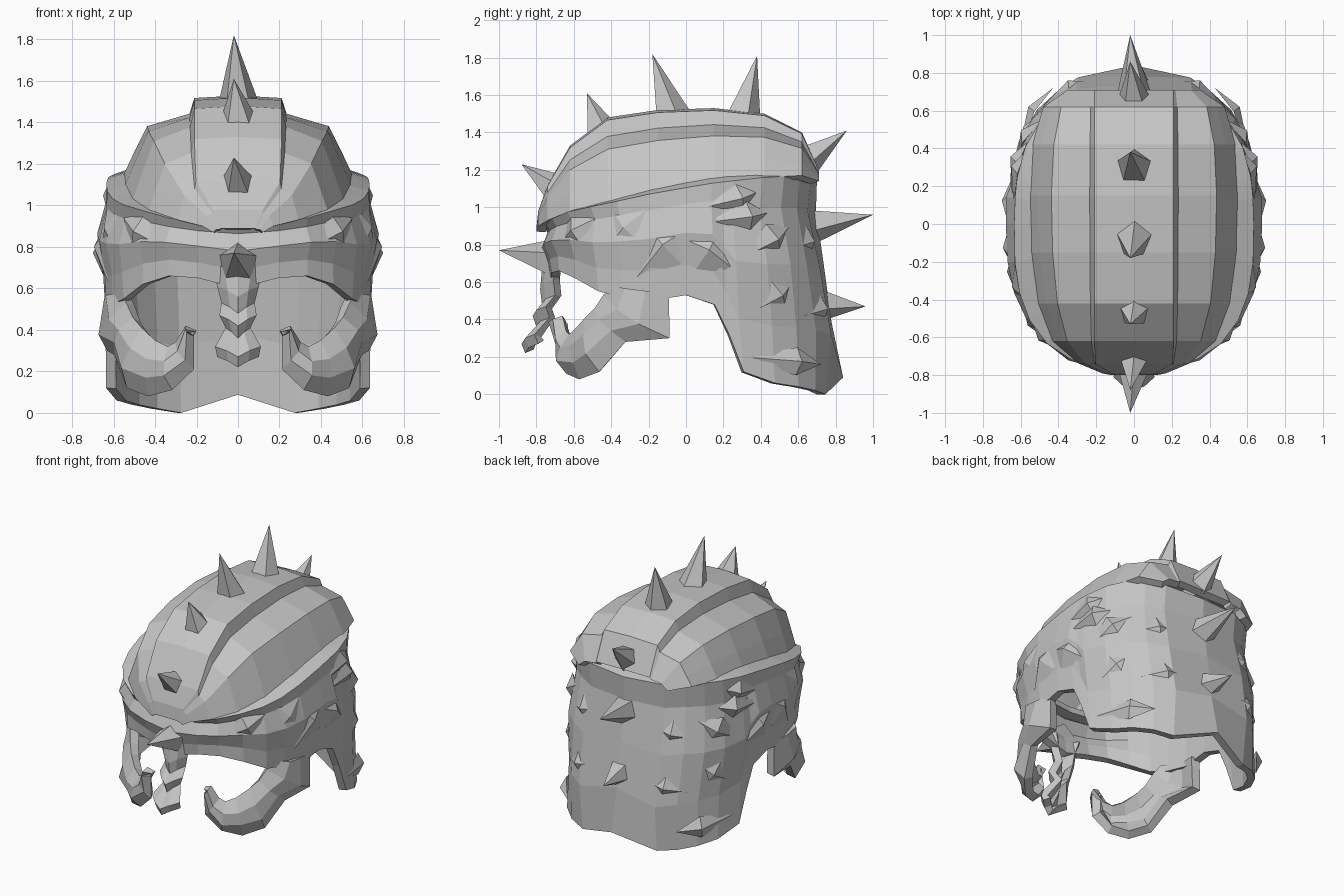
import bpy, bmesh, math, random
from mathutils import Vector

random.seed(4)
cube = bpy.data.objects.get("Cube")
if cube:
    bpy.data.objects.remove(cube)

steel = bpy.data.materials.new("grey_steel")
steel.use_nodes = True
GREY = (0.56, 0.56, 0.56, 1)
steel.diffuse_color = GREY
steel.node_tree.nodes["Principled BSDF"].inputs["Base Color"].default_value = GREY


def lerp_table(table, x, col=1):
    """Piecewise linear lookup; the first column is the key."""
    if x <= table[0][0]:
        return table[0][col]
    for p, q in zip(table, table[1:]):
        if x <= q[0]:
            return p[col] + (q[col] - p[col]) * (x - p[0]) / (q[0] - p[0])
    return table[-1][col]


def finish(name, bm, thickness=0, mirror=True):
    mesh = bpy.data.meshes.new(name)
    bm.to_mesh(mesh)
    bm.free()
    mesh.materials.append(steel)
    obj = bpy.data.objects.new(name, mesh)
    bpy.context.collection.objects.link(obj)
    if mirror:
        obj.modifiers.new("mirror", "MIRROR").merge_threshold = 0.002
    if thickness:
        mod = obj.modifiers.new("thickness", "SOLIDIFY")
        mod.thickness = thickness
        mod.offset = -1
    return obj


def sheet(name, rows, thickness):
    """Skin a grid of points, facing away from the middle of the helmet."""
    bm = bmesh.new()
    grid = [[bm.verts.new(p) for p in row] for row in rows]
    for r, s in zip(grid, grid[1:]):
        for j in range(len(r) - 1):
            f = bm.faces.new((r[j], r[j + 1], s[j + 1], s[j]))
            f.normal_update()
            if f.normal.dot(f.calc_center_median() - Vector((0, 0, 0.6))) < 0:
                f.normal_flip()
    return finish(name, bm, thickness)


# Plan size by height: z, half width, front depth, back depth
PLAN = [(0.0, 0.63, 0.70, 0.78), (0.12, 0.65, 0.70, 0.86), (0.5, 0.64, 0.71, 0.77),
        (0.85, 0.66, 0.76, 0.70), (1.15, 0.63, 0.80, 0.70)]


def wall(deg, z, scale=1.0):
    """Point on the helmet wall; 0 degrees is the front, 180 the back."""
    a = math.radians(deg)
    s, c = math.sin(a), math.cos(a)
    n = 0.77 if c > 0 else 0.72
    depth = -lerp_table(PLAN, z, 2) if c > 0 else lerp_table(PLAN, z, 3)
    x = lerp_table(PLAN, z) * max(s, 0) ** n if deg < 180 else 0
    return Vector((x * scale, depth * abs(c) ** n * scale, z))


# Dome: stations of y, top height, rim height, half width
DOME = [(-0.80, 0.89, 0.87, 0.12), (-0.79, 0.98, 0.90, 0.17), (-0.74, 1.12, 0.93, 0.29),
        (-0.62, 1.33, 0.98, 0.43), (-0.42, 1.48, 1.02, 0.51), (-0.15, 1.52, 1.08, 0.55),
        (0.15, 1.53, 1.13, 0.56), (0.42, 1.50, 1.16, 0.54), (0.62, 1.40, 1.17, 0.48),
        (0.71, 1.20, 1.14, 0.35)]
# Raised middle band, then side panels: share of the width beyond the band, share of height
PANELS = [(0, 0.97), (0.07, 0.78), (0.65, 0.63), (0.85, 0.28), (1, 0)]
rows = []
for y, top, rim, w in DOME:
    band = min(0.21, w * 0.7)
    rows.append([(0, y, top)] + [(band + (w - band) * u, y, rim + (top - rim) * v)
                                 for u, v in PANELS])
sheet("dome", rows, 0.05)

# Wall: columns of angle and lower edge, with a flat brim running in under the dome
COLUMNS = [(0, 0.60), (12, 0.65), (25, 0.66), (40, 0.62), (55, 0.55), (68, 0.52),
           (80, 0.50), (90, 0.53), (96, 0.48), (100, 0.32), (104, 0.12), (118, 0.06),
           (132, 0.04), (146, 0.02), (160, 0.0), (180, 0.09)]
ROWS = [(-1, 0.84), (0, 1.0), (0.15, 0.98), (0.42, 1.02), (0.72, 0.99), (1, 1)]
rows = []
for t, scale in ROWS:
    row = []
    for deg, low in COLUMNS:
        top = lerp_table(DOME, wall(deg, 0.95).y, 2)
        jitter = random.uniform(-0.015, 0.015) if 0.1 < t < 1 else 0
        z = top + 0.03 if t < 0 else top + (low - top) * t
        row.append(wall(deg, z, scale + jitter))
    rows.append(row)
sheet("wall", rows, 0.05)

# Hooked cheek guards: lower and upper edge angles and heights
CHEEK = [(86, 0.54, 62, 0.58), (86, 0.30, 56, 0.53), (68, 0.28, 50, 0.46),
         (53, 0.12, 43, 0.41), (38, 0.08, 34, 0.35), (24, 0.11, 27, 0.32),
         (14, 0.21, 23, 0.34), (14, 0.37, 18, 0.42)]
rows = []
for i, (a, za, b, zb) in enumerate(CHEEK):
    bump = 1.07 if i % 2 else 1.02
    rows.append([wall(a, za, 0.98), wall((2 * a + b) / 3, (2 * za + zb) / 3, bump),
                 wall((a + 2 * b) / 3, (za + 2 * zb) / 3, 1.04), wall(b, zb, 0.97)])
sheet("cheek_guards", rows, 0.06)

# Nose guard with stepped plates: y, z, half width
NOSE = [(-0.74, 0.72, 0.13), (-0.75, 0.61, 0.10), (-0.74, 0.53, 0.08), (-0.79, 0.47, 0.09),
        (-0.77, 0.41, 0.06), (-0.85, 0.32, 0.11), (-0.83, 0.27, 0.10)]
sheet("nose_guard", [[(0, y - 0.03, z - 0.05), (w * 0.5, y - 0.01, z - 0.02), (w, y + 0.04, z)]
                     for y, z, w in NOSE], 0.05)


# Spikes along the middle: base y, z; tip y, z; base radius
def spike(name, base, tip, radius):
    b, t = Vector((0, *base)), Vector((-0.02, *tip))
    axis = (t - b).normalized()
    b -= axis * 0.04
    side = Vector((1, 0, 0))
    up = axis.cross(side).normalized()
    bm = bmesh.new()
    ring = []
    for k in range(5):
        a = math.tau * k / 5 + 0.3
        ring.append(bm.verts.new(b + (side * math.cos(a) + up * math.sin(a)) * radius))
    point = bm.verts.new(t)
    for k in range(5):
        bm.faces.new((ring[k], ring[(k + 1) % 5], point))
    bm.faces.new(ring[::-1])
    bmesh.ops.recalc_face_normals(bm, faces=bm.faces)
    finish(name, bm, mirror=False)


SPIKES = [("brow", (-0.75, 0.73), (-1.0, 0.77), 0.11), ("forehead", (-0.73, 1.12), (-0.88, 1.23), 0.09),
          ("front_crest", (-0.47, 1.45), (-0.53, 1.61), 0.09), ("top", (-0.09, 1.53), (-0.18, 1.82), 0.10),
          ("rear_crest", (0.31, 1.52), (0.38, 1.81), 0.10), ("crown", (0.68, 1.28), (0.86, 1.41), 0.09),
          ("upper_nape", (0.71, 0.91), (1.0, 0.96), 0.10), ("lower_nape", (0.77, 0.48), (0.96, 0.47), 0.09)]
for name, base, tip, radius in SPIKES:
    spike(name + "_spike", base, tip, radius)


# Faceted ridges on the sides: start angle, z; end angle, z; half width; rise
def ridge(bm, a, za, b, zb, width, rise):
    start, end = wall(a, za, 0.99), wall(b, zb, 0.98)
    mid = 0.6
    deg, z = a + (b - a) * mid, za + (zb - za) * mid
    peak = bm.verts.new(wall(deg, z, rise))
    along = (end - start).normalized()
    across = along.cross(wall(deg, 0).normalized()) * width
    centre = wall(deg, z, 0.98)
    ring = [bm.verts.new(p) for p in (start, centre + across, end, centre - across)]
    for k in range(4):
        bm.faces.new((ring[k], ring[(k + 1) % 4], peak))
    bm.faces.new(ring[::-1])


bm = bmesh.new()
RIDGES = [(74, 0.62, 92, 0.92, 0.14, 1.06), (106, 0.64, 87, 0.86, 0.12, 1.07),
          (94, 1.0, 116, 1.08, 0.08, 1.05), (95, 0.92, 122, 0.97, 0.09, 1.06),
          (106, 0.72, 138, 0.90, 0.10, 1.05), (99, 0.36, 140, 0.64, 0.12, 1.04),
          (104, 0.20, 145, 0.16, 0.08, 1.03), (54, 0.70, 82, 1.02, 0.11, 1.03),
          (24, 0.78, 56, 0.94, 0.09, 1.03), (138, 0.42, 168, 0.48, 0.09, 1.04),
          (138, 0.78, 168, 0.84, 0.09, 1.04)]
for r in RIDGES:
    ridge(bm, *r)
bmesh.ops.recalc_face_normals(bm, faces=bm.faces)
finish("side_ridges", bm)
